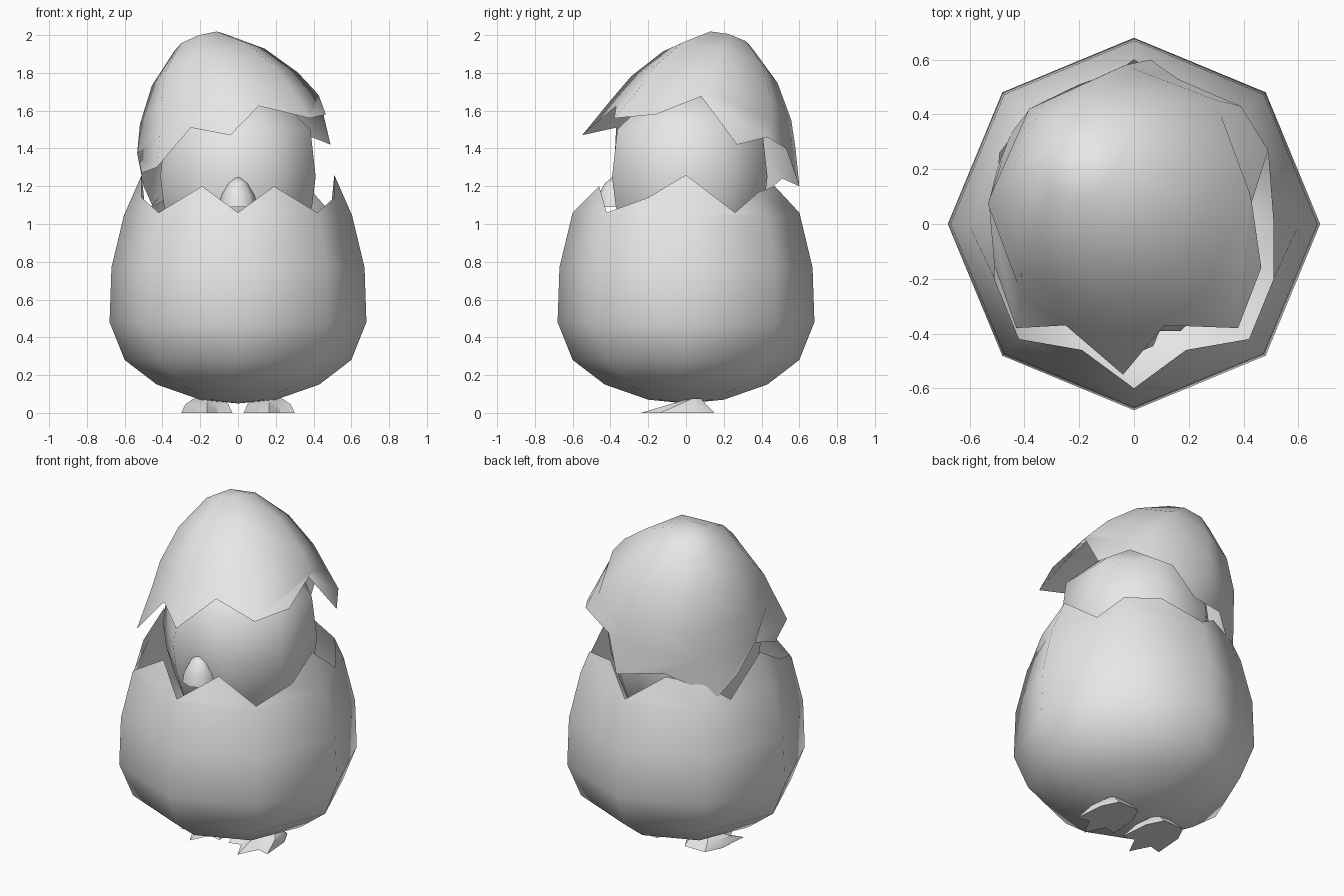
import bpy, bmesh, math
from mathutils import Vector, Matrix

if "Cube" in bpy.data.objects:
    bpy.data.objects.remove(bpy.data.objects["Cube"], do_unlink=True)

grey = bpy.data.materials.new("light_grey")
grey.use_nodes = True
grey.diffuse_color = (0.8, 0.8, 0.8, 1)
grey.node_tree.nodes["Principled BSDF"].inputs["Base Color"].default_value = (0.8, 0.8, 0.8, 1)


def finish(bm, name, smooth_angle):
    bmesh.ops.recalc_face_normals(bm, faces=bm.faces)
    mesh = bpy.data.meshes.new(name)
    bm.to_mesh(mesh)
    bm.free()
    mesh.materials.append(grey)
    obj = bpy.data.objects.new(name, mesh)
    bpy.context.collection.objects.link(obj)
    bpy.ops.object.select_all(action='DESELECT')
    obj.select_set(True)
    bpy.context.view_layer.objects.active = obj
    bpy.ops.object.shade_smooth_by_angle(angle=math.radians(smooth_angle))
    return obj


def lathe(bm, profile):
    """Eight-sided lathe from a pole (r = 0) outward; returns the last ring."""
    pole = bm.verts.new((0, 0, profile[0][1]))
    last = None
    for r, z in profile[1:]:
        if r == 0:
            tip = bm.verts.new((0, 0, z))
            for i in range(8):
                bm.faces.new((last[i], last[(i + 1) % 8], tip))
            break
        angles = [math.radians(-90 + 45 * i) for i in range(8)]
        ring = [bm.verts.new((r * math.cos(a), r * math.sin(a), z)) for a in angles]
        for i in range(8):
            j = (i + 1) % 8
            if last is None:
                bm.faces.new((pole, ring[i], ring[j]))
            else:
                bm.faces.new((last[i], last[j], ring[j], ring[i]))
        last = ring
    return last


def broken_shell(name, profile, rim_points, frame):
    """Lathed shell placed by frame, ending in a jagged rim, two points per side."""
    bm = bmesh.new()
    last = lathe(bm, profile)
    bm.transform(frame)
    rim = [bm.verts.new(p) for p in rim_points]
    for i in range(8):
        bm.faces.new((last[i], last[(i + 1) % 8], rim[(2 * i + 2) % 16], rim[2 * i + 1], rim[2 * i]))
    return finish(bm, name, 70)


# Lower half of the egg, the same on left and right
half = [(0, -0.6, 1.06), (0.19, -0.46, 1.2), (0.42, -0.42, 1.06), (0.51, -0.2, 1.14), (0.51, 0, 1.26),
        (0.49, 0.26, 1.06), (0.395, 0.385, 1.17), (0.19, 0.47, 1.2), (0, 0.6, 1.06)]
broken_shell("lower_shell",
             [(0, 0.05), (0.2, 0.07), (0.43, 0.15), (0.6, 0.28), (0.68, 0.48), (0.67, 0.77), (0.604, 1.045)],
             half + [(-x, y, z) for x, y, z in half[-2:0:-1]],
             Matrix.Identity(4))

# Tilted upper half of the egg
axis = Vector((-0.34, 0.29, 1)).normalized()
tilt = Vector((0, 0, 1)).rotation_difference(axis).to_matrix().to_4x4()
broken_shell("upper_shell",
             [(0, 0.525), (0.14, 0.49), (0.315, 0.345), (0.44, 0.165), (0.503, 0.02)],
             [(-0.04, -0.55, 1.47), (0.11, -0.37, 1.625), (0.38, -0.38, 1.56), (0.465, -0.16, 1.58),
              (0.43, 0.08, 1.675), (0.49, 0.27, 1.42), (0.39, 0.43, 1.46), (0.16, 0.53, 1.4),
              (0.06, 0.6, 1.2), (-0.2, 0.51, 1.24), (-0.45, 0.33, 1.09), (-0.5, 0.2, 1.2),
              (-0.53, 0.08, 1.355), (-0.51, -0.15, 1.27), (-0.43, -0.38, 1.3), (-0.25, -0.37, 1.51)],
             Matrix.Translation((-0.05, 0.09, 1.515)) @ tilt)

# Chick: one tapering body whose head fills the gap between the shells
bm = bmesh.new()
lathe(bm, [(0, 0.72), (0.25, 0.78), (0.37, 0.92), (0.425, 1.1), (0.445, 1.25), (0.415, 1.5),
           (0.24, 1.66), (0, 1.72)])
chick = finish(bm, "chick_head", 60)
chick.rotation_euler.z = math.radians(22.5)
chick.location = (0, 0.02, 0)

# Beak, a small bump with a flat underside
bm = bmesh.new()
lathe(bm, [(0, 1.09), (0.1, 1.09), (0.09, 1.15), (0.055, 1.215), (0, 1.26)])
beak = finish(bm, "beak", 60)
beak.location = (0, -0.375, 0)

# Three-toed wedge feet
outline = [(-0.07, 0.15), (0.07, 0.15), (0.12, 0.05), (0.135, -0.14), (0.06, -0.12),
           (0, -0.24), (-0.06, -0.12), (-0.135, -0.14), (-0.12, 0.05)]
for name, x0 in (("left_foot", 0.165), ("right_foot", -0.165)):
    bm = bmesh.new()
    rings = [[bm.verts.new((x * s, 0.065 * (1 - t) + y * t, z)) for x, y in outline]
             for s, t, z in ((1, 1, 0), (0.85, 0.5, 0.045), (0.5, 0.15, 0.077))]
    bm.faces.new(rings[0])
    bm.faces.new(rings[2])
    n = len(outline)
    for low, top in zip(rings, rings[1:]):
        for i in range(n):
            j = (i + 1) % n
            bm.faces.new((low[i], low[j], top[j], top[i]))
    foot = finish(bm, name, 30)
    foot.location.x = x0
